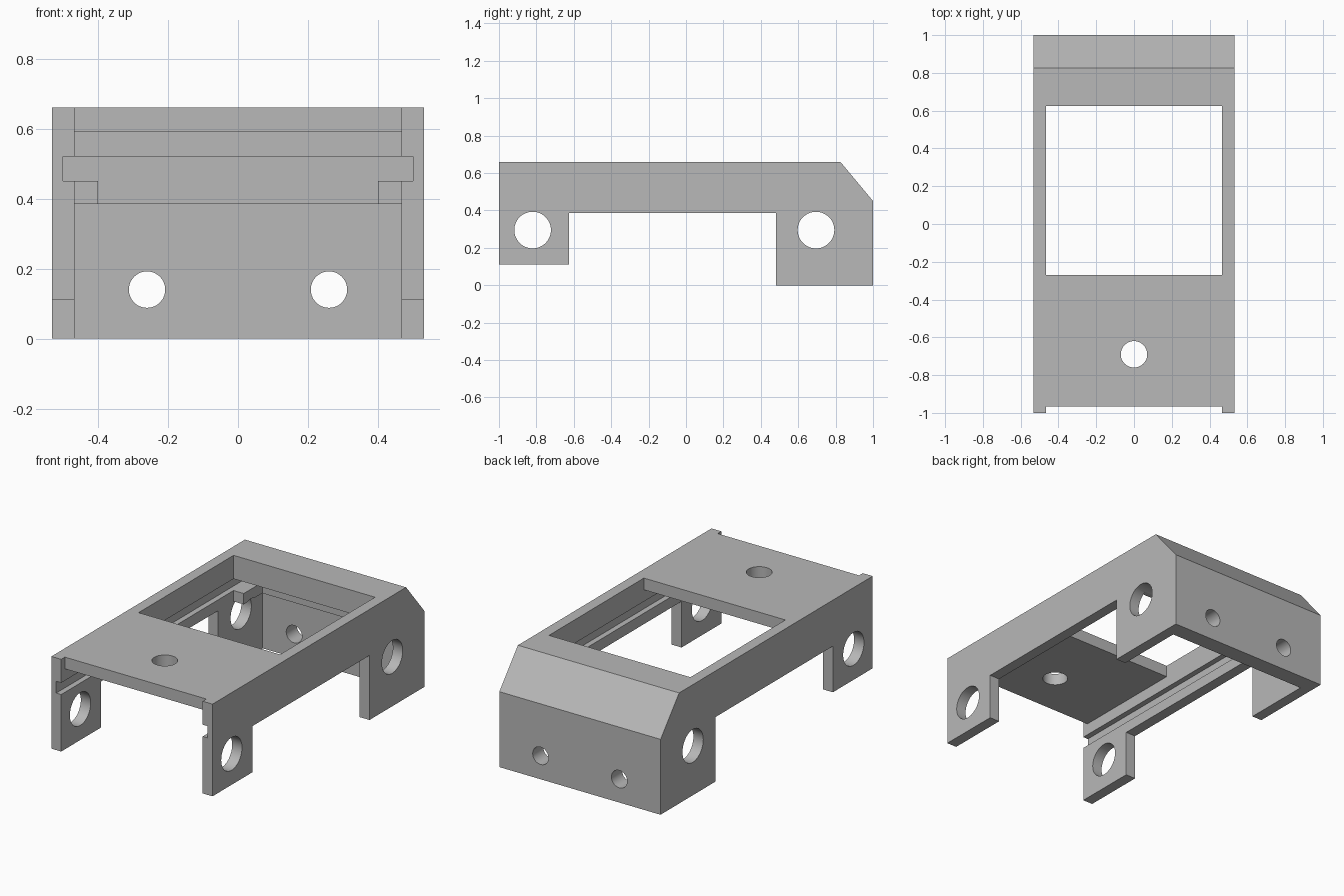
import bpy, bmesh, math
from mathutils import Matrix

cube = bpy.data.objects.get("Cube")
if cube:
    bpy.data.objects.remove(cube, do_unlink=True)

grey = bpy.data.materials.new("plain grey")
grey.use_nodes = True
colour = (0.48, 0.48, 0.48, 1)
grey.diffuse_color = colour
grey.node_tree.nodes["Principled BSDF"].inputs["Base Color"].default_value = colour

HALF = 0.532    # outer half width
INNER = 0.467   # half width between the side walls


def make_object(name, bm):
    bmesh.ops.recalc_face_normals(bm, faces=bm.faces)
    mesh = bpy.data.meshes.new(name)
    bm.to_mesh(mesh)
    bm.free()
    mesh.materials.append(grey)
    obj = bpy.data.objects.new(name, mesh)
    bpy.context.collection.objects.link(obj)
    return obj


def box(name, half_x, y0, y1, z0, z1):
    """Box centred on x = 0."""
    bm = bmesh.new()
    bmesh.ops.create_cube(bm, size=1)
    bmesh.ops.scale(bm, vec=(2 * half_x, y1 - y0, z1 - z0), verts=bm.verts)
    bmesh.ops.translate(bm, vec=(0, (y0 + y1) / 2, (z0 + z1) / 2), verts=bm.verts)
    return make_object(name, bm)


def drill(name, centre, radius, length, axis):
    """Round cutter along one axis."""
    bm = bmesh.new()
    turn = {"X": Matrix.Rotation(math.pi / 2, 4, "Y"),
            "Y": Matrix.Rotation(math.pi / 2, 4, "X"),
            "Z": Matrix()}[axis]
    bmesh.ops.create_cone(bm, cap_ends=True, segments=48, radius1=radius, radius2=radius,
                          depth=length, matrix=Matrix.Translation(centre) @ turn)
    return make_object(name, bm)


# Body: side profile with legs and sloped back, extruded across the width
profile = [(-1, 0.11), (-1, 0.66), (0.825, 0.66), (1, 0.45), (1, 0),
           (0.48, 0), (0.48, 0.385), (-0.625, 0.385), (-0.625, 0.11)]
bm = bmesh.new()
side = bm.faces.new([bm.verts.new((-HALF, y, z)) for y, z in profile])
extruded = bmesh.ops.extrude_face_region(bm, geom=[side])["geom"]
bmesh.ops.translate(bm, vec=(2 * HALF, 0, 0),
                    verts=[v for v in extruded if isinstance(v, bmesh.types.BMVert)])
body = make_object("enclosure_frame", bm)

# Hollows: main cavity, space behind the rear legs, window, front notch, sliding slot
cutters = [
    box("main_cavity", INNER, -1.1, 0.625, -0.1, 0.59),
    box("rear_cavity", INNER, 0.5, 0.9, -0.1, 0.385),
    box("window_opening", INNER, -0.27, 0.625, 0.5, 0.8),
    box("front_notch", INNER, -1.1, -0.965, 0.5, 0.8),
    box("board_slot", 0.5, -1.1, 0.8, 0.45, 0.52),
    box("gap_between_tabs", 0.4, 0.5, 0.8, 0.3, 0.5),
    drill("top_hole", (0, -0.69, 0.6), 0.07, 0.4, "Z"),
]
# Round holes in the side walls and back wall
for y in (-0.82, 0.695):
    cutters.append(drill("side_hole", (0, y, 0.295), 0.098, 2, "X"))
for x in (-0.26, 0.26):
    cutters.append(drill("back_hole", (x, 0.95, 0.14), 0.052, 0.5, "Y"))

for cutter in cutters:
    cutter.hide_render = True
    mod = body.modifiers.new(cutter.name, "BOOLEAN")
    mod.operation = "DIFFERENCE"
    mod.solver = "EXACT"
    mod.object = cutter

# Bake the cuts and drop the cutters
graph = bpy.context.evaluated_depsgraph_get()
cut_mesh = bpy.data.meshes.new_from_object(body.evaluated_get(graph))
body.modifiers.clear()
body.data = cut_mesh
for cutter in cutters:
    bpy.data.objects.remove(cutter, do_unlink=True)
body.data.materials.clear()
body.data.materials.append(grey)
for face in body.data.polygons:
    face.material_index = 0

bpy.ops.object.select_all(action="DESELECT")
body.select_set(True)
bpy.context.view_layer.objects.active = body
bpy.ops.object.shade_smooth_by_angle(angle=math.radians(30))
